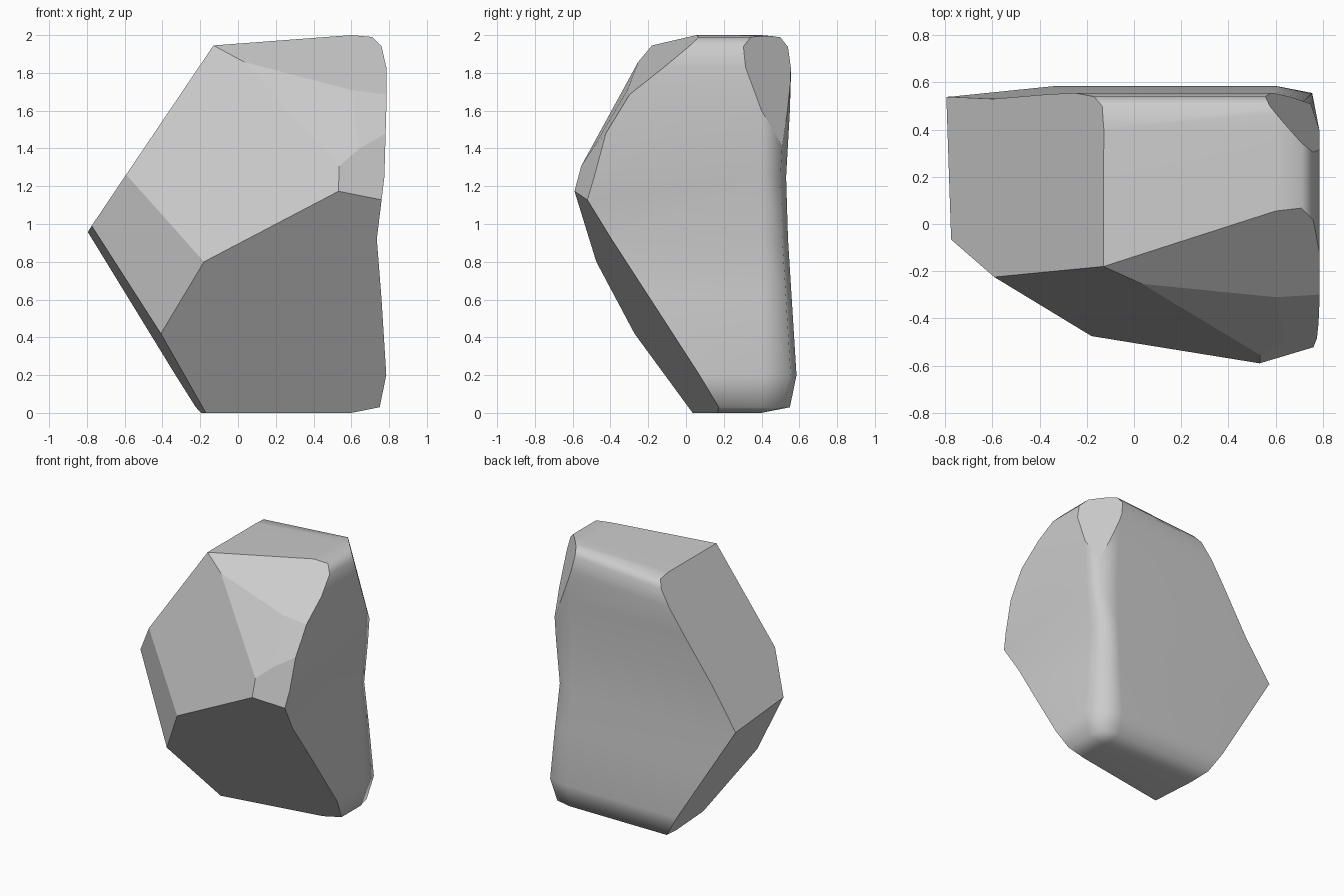
import bpy, bmesh
from mathutils import Vector

if "Cube" in bpy.data.objects:
    bpy.data.objects.remove(bpy.data.objects["Cube"])

# Waisted, rounded block: height, right extent, back extent
LEVELS = [(0, .6, .4), (.03, .75, .55), (.2, .785, .585), (.6, .76, .56),
          (.92, .735, .54), (1.25, .775, .53), (1.6, .785, .55), (1.83, .785, .555),
          (1.94, .76, .54), (1.99, .71, .5), (2.0, .6, .4)]


def ring(bm, z, x, y):
    r = 0 if x == .6 else .03
    pts = [(-1.2, y), (.6, y), (x - r, y - r), (x, .4), (x, -1.2), (-1.2, -1.2)]
    slope = .075 if z > 1.8 else 0          # top falls towards the left
    return [bm.verts.new((px, py, z + slope * min(0, px - .6))) for px, py in pts]


bm = bmesh.new()
rings = [ring(bm, *lv) for lv in LEVELS]
for a, b in zip(rings, rings[1:]):
    for i in range(6):
        j = (i + 1) % 6
        bm.faces.new((a[i], a[j], b[j], b[i]))
bm.faces.new(rings[0])
bm.faces.new(rings[-1])
bmesh.ops.remove_doubles(bm, verts=bm.verts[:], dist=1e-4)
bmesh.ops.recalc_face_normals(bm, faces=bm.faces[:])
for f in bm.faces:
    f.smooth = True

# Flat chips, each given by three points on its plane
CUTS = [
    [(-.13, -.17, 1.945), (-.775, -.06, .99), (-.79, .53, .965)],   # upper left
    [(-.17, .03, 0), (-.775, -.06, .99), (-.79, .53, .95)],         # lower left
    [(-.6, -.22, 1.27), (-.18, -.475, .8), (-.42, -.262, .4)],      # front left
    [(-.18, -.475, .8), (.55, -.585, 1.17), (-.17, .035, 0)],       # lower front
    [(-.6, -.22, 1.27), (-.13, -.18, 1.945), (-.18, -.475, .8)],    # upper front
    [(0, -.23, 1.9), (.6, -.31, 1.71), (.55, -.57, 1.28)],          # front facet
    [(-.1, -.18, 1.94), (.6, .055, 2), (.6, -.31, 1.71)],           # top front
    [(.6, -.31, 1.71), (.785, -.29, 1.7), (.73, -.45, 1.45)],       # right facet
    [(.55, -.585, 1.17), (.765, -.52, 1.13), (.73, -.45, 1.45)],    # front corner
    [(.76, .3, 1.95), (.785, .4, 1.6), (.56, .55, 1.9)],            # back top corner
]
INSIDE = Vector((.2, .1, 1))
for tri in CUTS:
    p, q, r = map(Vector, tri)
    n = (q - p).cross(r - p).normalized()
    if n.dot(INSIDE - p) > 0:
        n = -n
    bmesh.ops.bisect_plane(bm, geom=bm.verts[:] + bm.edges[:] + bm.faces[:], dist=1e-4,
                           plane_co=p, plane_no=n, clear_outer=True)
    rim = [e for e in bm.edges if e.is_boundary]
    for f in bmesh.ops.edgeloop_fill(bm, edges=rim)["faces"]:
        f.smooth = False
bmesh.ops.recalc_face_normals(bm, faces=bm.faces[:])

mesh = bpy.data.meshes.new("rock")
bm.to_mesh(mesh)
bm.free()
rock = bpy.data.objects.new("rock", mesh)
bpy.context.collection.objects.link(rock)
wn = rock.modifiers.new("even_shading", 'WEIGHTED_NORMAL')
wn.keep_sharp = True
